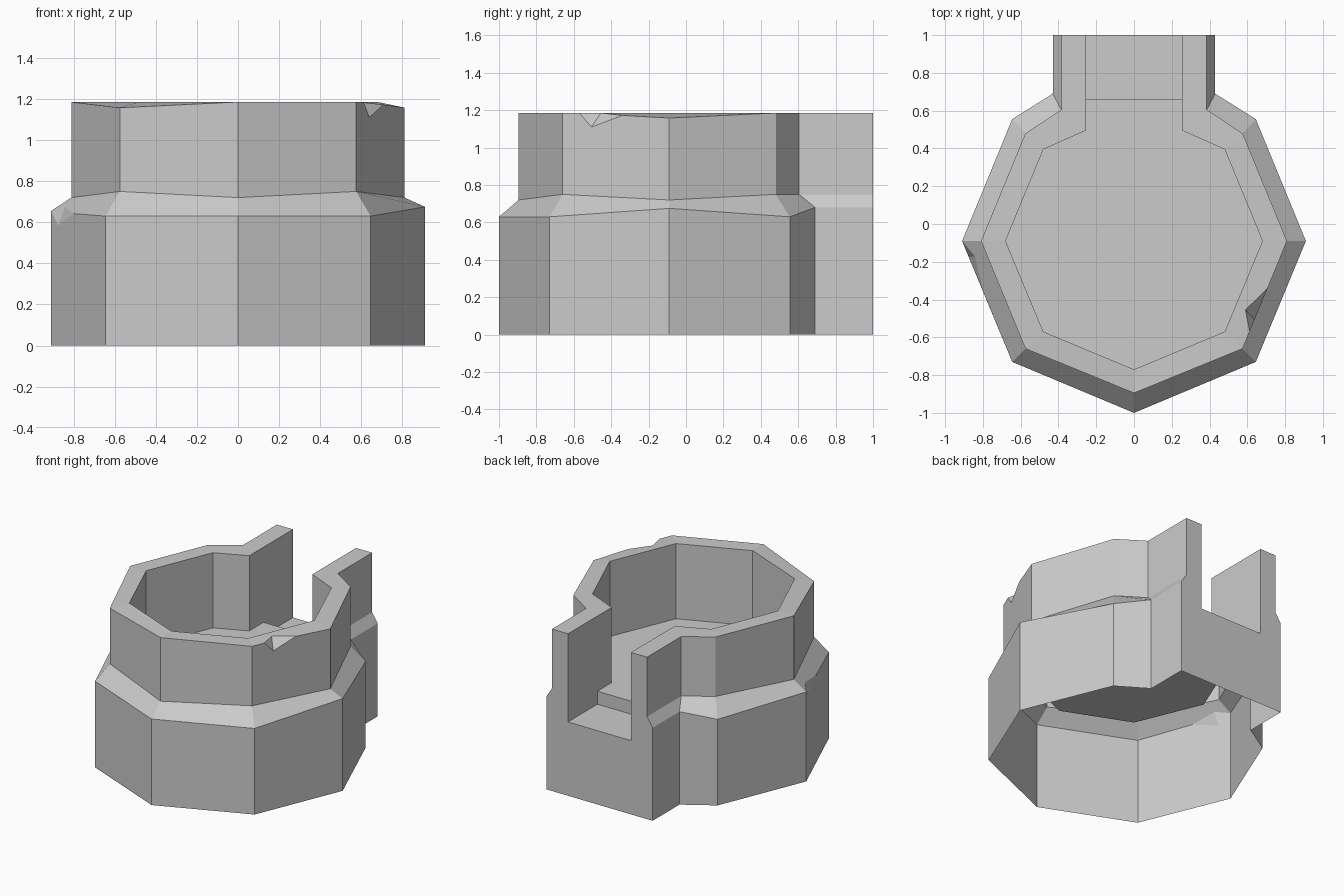
import bpy
import bmesh

old = bpy.data.objects.get("Cube")
if old:
    bpy.data.objects.remove(old, do_unlink=True)

grey = bpy.data.materials.new("plain_grey")
grey.use_nodes = True
GREY = (0.6, 0.6, 0.6, 1)
grey.diffuse_color = GREY
grey.node_tree.nodes["Principled BSDF"].inputs["Base Color"].default_value = GREY

TOP, FLOOR, LIP = 1.185, 0.635, 0.54


def make(name, faces):
    """Mesh object from polygons, sharing equal corners."""
    bm = bmesh.new()
    cache = {}
    for pts in faces:
        loop = []
        for p in pts:
            key = tuple(round(c, 4) for c in p)
            if key not in cache:
                cache[key] = bm.verts.new(key)
            if cache[key] not in loop:
                loop.append(cache[key])
        bm.faces.new(loop)
    mesh = bpy.data.meshes.new(name)
    bm.to_mesh(mesh)
    bm.free()
    mesh.materials.append(grey)
    obj = bpy.data.objects.new(name, mesh)
    bpy.context.collection.objects.link(obj)
    return obj


def ring(half, heights):
    """Mirror a half outline (back to front) into an open loop with heights."""
    full = half + [(-x, y) for x, y in half[-2::-1]]
    if not isinstance(heights, list):
        heights = [heights] * len(half)
    zs = heights + heights[-2::-1]
    return [(x, y, z) for (x, y), z in zip(full, zs)]


def strip(a, b, notch_a=None, notch_b=None, segments=None):
    """Wall panels between two loops; a notch adds points along one edge."""
    faces = []
    for i in segments or range(len(a) - 1):
        low = (notch_a or {}).get(i, [])
        high = (notch_b or {}).get(i, [])
        faces.append([a[i], b[i], *high, b[i + 1], a[i + 1], *low[::-1]])
    return faces


def chip(first, last, inner, low):
    """Two small broken facets."""
    return [[first, inner, low], [inner, last, low]]


# Outlines, from the back of the channel round to the front point
base_half = [(.43, 1), (.43, .69), (.645, .555), (.91, -.09), (.645, -.73), (0, -1)]
collar_half = [(.385, 1), (.385, .605), (.575, .48), (.81, -.09), (.575, -.66), (0, -.895)]
inner_half = [(.255, 1), (.255, .495), (.48, .395), (.68, -.09), (.48, -.57), (0, -.77)]

foot = ring(base_half, 0)
shoulder = ring(base_half, [.68, .68, .63, .675, .63, .63])
neck = ring(collar_half, [.75, .75, .75, .72, .75, .72])
rim = ring(collar_half, TOP)
bore_top = ring(inner_half, TOP)
bore_floor = ring(inner_half, FLOOR)

# Worn corners
rim[3] = (.81, -.09, 1.158)
rim[6] = (-.575, -.66, 1.157)
shoulder[7] = (-.91, -.09, .655)

# Broken chips on the rim and on the shoulder
rim_a, rim_b = (.707, -.34, 1.172), (.612, -.57, TOP)
rim_in, rim_low = (.59, -.455, TOP), (.639, -.505, 1.11)
sh_a, sh_b = (-.80, -.355, .642), shoulder[7]
sh_in, sh_low = (-.842, -.172, .675), (-.875, -.175, .585)

shell = strip(foot, shoulder, notch_b={6: [sh_a, sh_low]})
shell += strip(shoulder, neck, notch_a={6: [sh_a, sh_in]})
shell += strip(neck, rim, notch_b={3: [rim_a, rim_low, rim_b]})
shell += strip(rim, bore_top, notch_a={3: [rim_a, rim_in, rim_b]})
shell += chip(rim_a, rim_b, rim_in, rim_low)
shell += chip(sh_a, sh_b, sh_in, sh_low)

# U-shaped back end of the channel
side = [foot[0], shoulder[0], neck[0], rim[0], bore_top[0], (.255, 1, LIP)]
shell.append([(-x, y, z) for x, y, z in side] + side[::-1])
make("outer_shell", shell)

# Inner walls of the bore and channel
walls = strip(bore_top, bore_floor, segments=range(1, 9))
cheek = [bore_top[0], (.255, 1, LIP), (.255, .66, LIP), (.255, .66, FLOOR),
         bore_floor[1], bore_top[1]]
walls += [cheek, [(-x, y, z) for x, y, z in cheek[::-1]]]
make("inner_walls", walls)

# Raised round floor, and the lower channel floor with its step
step = [(-.255, .66, FLOOR), (.255, .66, FLOOR)]
make("inner_floor", [(bore_floor[1:10] + step)[::-1]])
step_foot = [(-.255, .66, LIP), (.255, .66, LIP)]
make("channel_floor", [
    step_foot + [(.255, 1, LIP), (-.255, 1, LIP)],
    step + step_foot[::-1],
])
